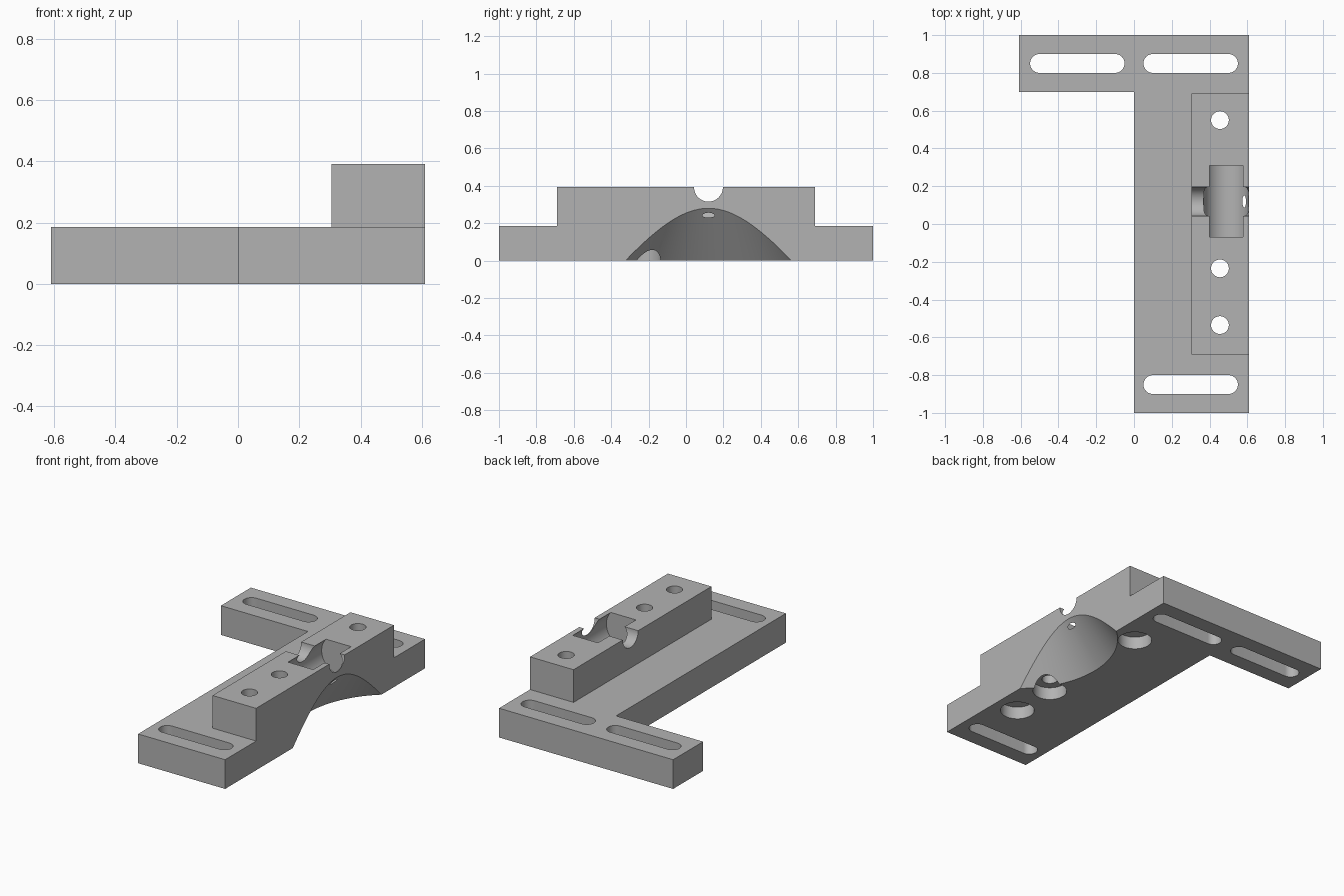
import bpy, bmesh, math
from mathutils import Matrix

default = bpy.data.objects.get("Cube")
if default:
    bpy.data.objects.remove(default, do_unlink=True)

grey = bpy.data.materials.new("plain_grey")
grey.use_nodes = True
GREY = (0.45, 0.45, 0.45, 1)
grey.diffuse_color = GREY
grey.node_tree.nodes["Principled BSDF"].inputs["Base Color"].default_value = GREY


def make_object(name, bm):
    bmesh.ops.recalc_face_normals(bm, faces=bm.faces[:])
    mesh = bpy.data.meshes.new(name)
    bm.to_mesh(mesh)
    bm.free()
    mesh.materials.append(grey)
    obj = bpy.data.objects.new(name, mesh)
    bpy.context.collection.objects.link(obj)
    return obj


def prism(name, outline, bottom, top):
    bm = bmesh.new()
    face = bm.faces.new([bm.verts.new((x, y, bottom)) for x, y in outline])
    up = bmesh.ops.extrude_face_region(bm, geom=[face])["geom"]
    verts = [v for v in up if isinstance(v, bmesh.types.BMVert)]
    bmesh.ops.translate(bm, verts=verts, vec=(0, 0, top - bottom))
    return make_object(name, bm)


def cylinder(name, centre, radius, length, axis="Z", tip=None, sides=64):
    bm = bmesh.new()
    turn = {"X": Matrix.Rotation(math.pi / 2, 4, "Y"),
            "Y": Matrix.Rotation(math.pi / 2, 4, "X"),
            "Z": Matrix()}[axis]
    bmesh.ops.create_cone(bm, cap_ends=True, segments=sides, radius1=radius,
                          radius2=radius if tip is None else tip, depth=length,
                          matrix=Matrix.Translation(centre) @ turn)
    return make_object(name, bm)


def slot(name, x, y, half=0.2, radius=0.05, steps=20):
    outline = []
    for side in (1, -1):
        for i in range(steps + 1):
            a = side * math.pi / 2 - math.pi / 2 + math.pi * (i / steps - 0.5) + (
                math.pi / 2 if side == 1 else -math.pi / 2) - math.pi / 2 * side + math.pi / 2 * side
            a = math.pi * (i / steps - 0.5) + (0 if side == 1 else math.pi)
            outline.append((x + side * half + radius * math.cos(a), y + radius * math.sin(a)))
    return prism(name, outline, -0.1, 0.3)


def boolean(target, other, operation):
    mod = target.modifiers.new(other.name, "BOOLEAN")
    mod.operation = operation
    mod.solver = "EXACT"
    mod.object = other
    bpy.context.view_layer.objects.active = target
    bpy.ops.object.modifier_apply(modifier=mod.name)
    bpy.data.objects.remove(other, do_unlink=True)


# Base plate with side arm, and raised block
SIDE, PLATE, TOP = 0.61, 0.185, 0.392
bracket = prism("mounting_bracket", [(0, -1), (SIDE, -1), (SIDE, 1), (-SIDE, 1),
                                     (-SIDE, 0.7), (0, 0.7)], 0, PLATE)
block = prism("raised_block", [(0.305, -0.69), (SIDE, -0.69), (SIDE, 0.69),
                               (0.305, 0.69)], 0.1, TOP)
boolean(bracket, block, "UNION")

# Adjustment slots
for x, y in ((0.3, -0.85), (0.3, 0.85), (-0.3, 0.85)):
    boolean(bracket, slot("slot_cutter", x, y), "DIFFERENCE")

# Screw holes with counterbores underneath
for y in (-0.535, -0.235, 0.55):
    boolean(bracket, cylinder("hole_cutter", (0.455, y, 0.2), 0.047, 0.8), "DIFFERENCE")
    boolean(bracket, cylinder("counterbore_cutter", (0.455, y, 0), 0.1, 0.16), "DIFFERENCE")

# Conical hollow under the side
MID, APEX, SLOPE, DROP = 0.12, 0.80, 1.37, 0.1
boolean(bracket, cylinder("hollow_cutter", (0.99, MID, (APEX - DROP) / 2),
                          (APEX + DROP) / SLOPE, APEX + DROP, tip=0, sides=128), "DIFFERENCE")

# Round pocket and cross channel in the top
boolean(bracket, cylinder("pocket_cutter", (0.488, MID, 0.312), 0.119, 0.38, "Y"), "DIFFERENCE")
boolean(bracket, cylinder("channel_cutter", (0.45, MID, TOP), 0.077, 0.8, "X"), "DIFFERENCE")

# Smooth the round cuts, keep the edges sharp
bpy.ops.object.select_all(action="DESELECT")
bracket.select_set(True)
bpy.context.view_layer.objects.active = bracket
bpy.ops.object.shade_smooth_by_angle(angle=math.radians(30))
